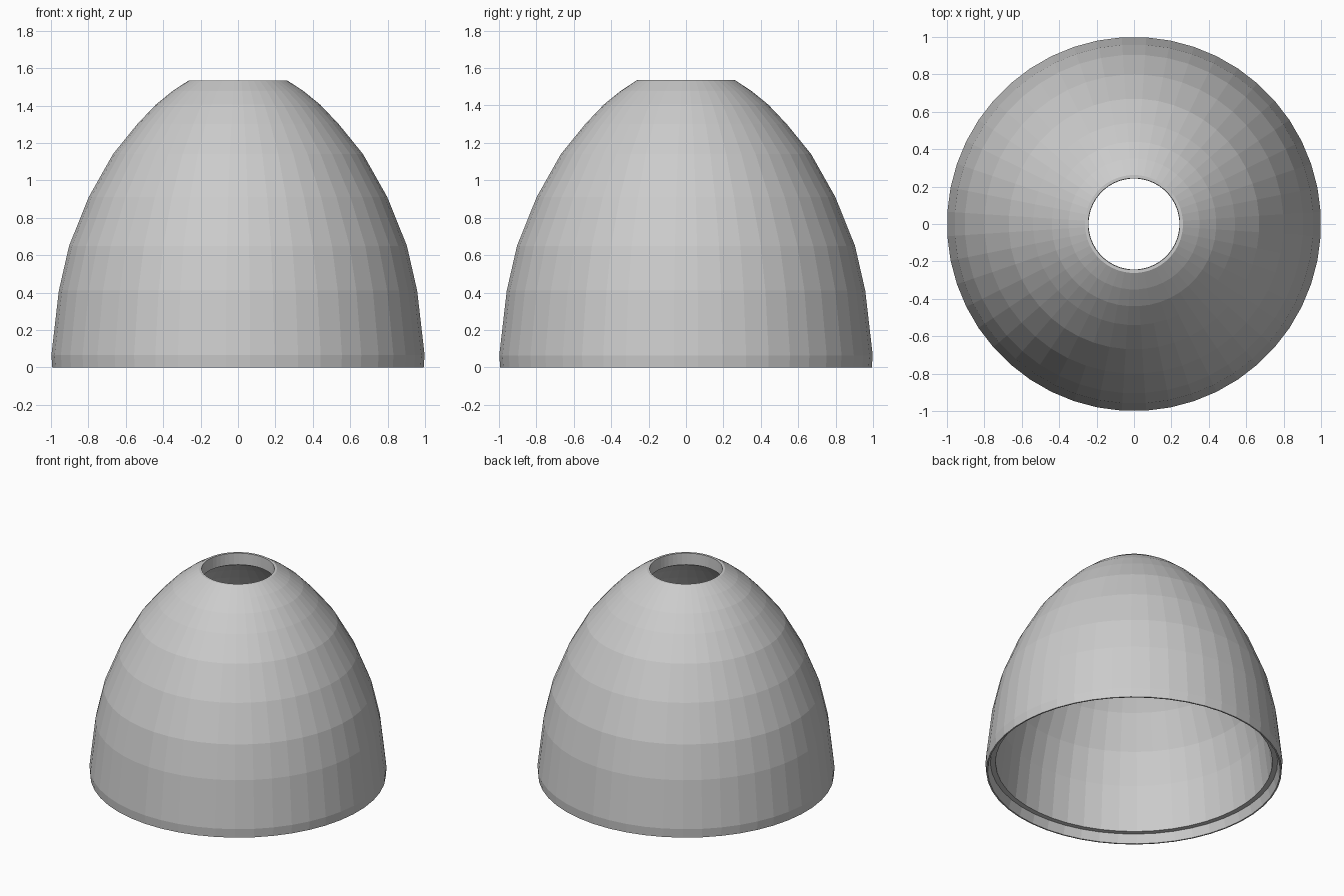
import bpy, bmesh, math

if "Cube" in bpy.data.objects:
    bpy.data.objects.remove(bpy.data.objects["Cube"])

SEGMENTS = 48

# Closed wall section (radius, height): outside upward, then inside downward
outer = [(0.995, 0.0), (1.0, 0.065), (0.96, 0.41), (0.905, 0.65), (0.80, 0.91),
         (0.67, 1.14), (0.54, 1.30), (0.44, 1.405), (0.35, 1.478), (0.262, 1.535)]
inner = [(0.245, 1.535), (0.243, 1.45), (0.31, 1.412), (0.40, 1.338), (0.50, 1.237),
         (0.615, 1.095), (0.74, 0.875), (0.84, 0.63), (0.893, 0.395), (0.932, 0.065)]
lip = [(0.967, 0.065), (0.985, 0.0)]
profile = outer + inner + lip


def lathe(name, section, segments):
    bm = bmesh.new()
    rings = []
    for i in range(segments):
        a = 2 * math.pi * (i + 0.5) / segments
        rings.append([bm.verts.new((r * math.cos(a), r * math.sin(a), z)) for r, z in section])
    n = len(section)
    for i in range(segments):
        a, b = rings[i], rings[(i + 1) % segments]
        for j in range(n):
            k = (j + 1) % n
            bm.faces.new((a[j], b[j], b[k], a[k]))
    bmesh.ops.recalc_face_normals(bm, faces=bm.faces)
    mesh = bpy.data.meshes.new(name)
    bm.to_mesh(mesh)
    bm.free()
    obj = bpy.data.objects.new(name, mesh)
    bpy.context.collection.objects.link(obj)
    return obj


# Hollow dome with a top opening and a recessed lower lip
lathe("dome_shade", profile, SEGMENTS)
